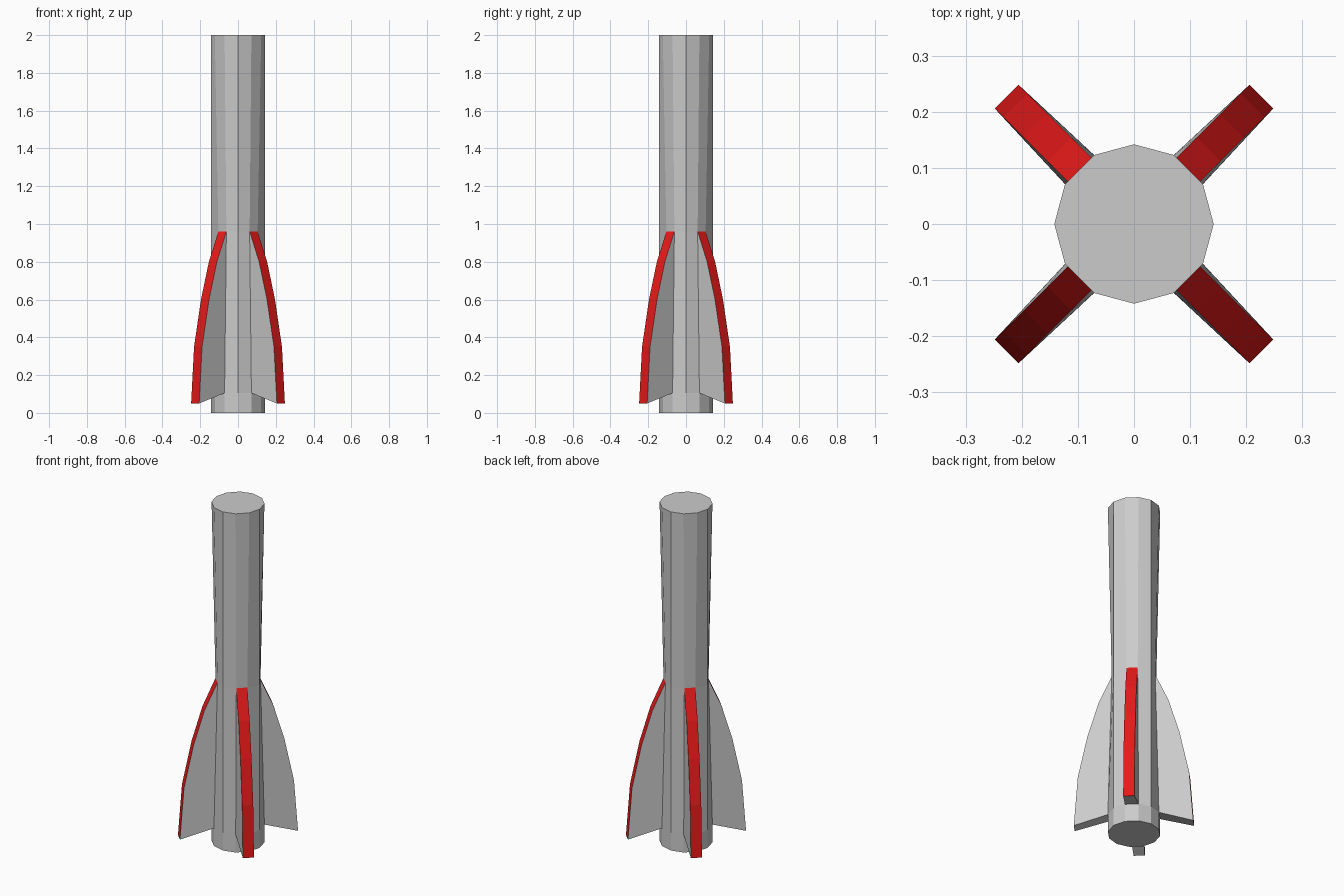
import bpy, bmesh
from math import radians, cos, sin, pi

if "Cube" in bpy.data.objects:
    bpy.data.objects.remove(bpy.data.objects["Cube"])

SIDES, R = 12, 0.142
ROOT_Z, FIN_TOP = 0.105, 0.96
FACET_D, FACET_HW = R * cos(pi / 12), R * sin(pi / 12)   # facet distance / half width
PINCH_D, PINCH_HW = 0.117, 0.030                         # facet where fin meets the tube


def local(angle, out, side, z):
    """Point given by distance outwards and sideways from a fin direction."""
    return (out * cos(angle) - side * sin(angle), out * sin(angle) + side * cos(angle), z)


def finish(bm, name, mats=()):
    bmesh.ops.recalc_face_normals(bm, faces=bm.faces[:])
    mesh = bpy.data.meshes.new(name)
    bm.to_mesh(mesh)
    bm.free()
    for m in mats:
        mesh.materials.append(m)
    obj = bpy.data.objects.new(name, mesh)
    bpy.context.collection.objects.link(obj)
    return obj


grey = bpy.data.materials.new("grey")
grey.diffuse_color = (0.8, 0.8, 0.8, 1)
grey.use_nodes = True
grey.node_tree.nodes["Principled BSDF"].inputs["Base Color"].default_value = grey.diffuse_color
red = bpy.data.materials.new("red")
red.diffuse_color = (0.8, 0.01, 0.01, 1)
red.use_nodes = True
red.node_tree.nodes["Principled BSDF"].inputs["Base Color"].default_value = red.diffuse_color

# Tube: twelve sides, fin facets pinched inwards at the top of the fins
bm = bmesh.new()
rings = []
for z in (0, ROOT_Z, FIN_TOP, 2):
    ring = []
    for i in range(SIDES):
        a = i * 2 * pi / SIDES
        co = (R * cos(a), R * sin(a), z)
        if z == FIN_TOP and i % 3:
            fin_angle = pi / 4 + (i // 3) * pi / 2
            co = local(fin_angle, PINCH_D, PINCH_HW * (-1 if i % 3 == 1 else 1), z)
        ring.append(bm.verts.new(co))
    rings.append(ring)
for level, (lo, hi) in enumerate(zip(rings, rings[1:])):
    for i in range(SIDES):
        if level == 1 and i % 3 == 1:
            continue                                     # opening covered by a fin
        j = (i + 1) % SIDES
        bm.faces.new((lo[i], lo[j], hi[j], hi[i]))
bm.faces.new(rings[0])
bm.faces.new(rings[-1])
finish(bm, "tube")

# Fins: grey flanks and underside, red curved outer edge
# Each station is (distance outwards, half width, height)
profile = [(PINCH_D, PINCH_HW, FIN_TOP), (0.188, 0.03, 0.80), (0.247, 0.03, 0.60),
           (0.299, 0.03, 0.35), (0.321, 0.03, 0.05), (FACET_D, FACET_HW, ROOT_Z)]
for k in range(4):
    angle = radians(45 + 90 * k)
    bm = bmesh.new()
    left, right = [[bm.verts.new(local(angle, d, s * hw, z)) for d, hw, z in profile]
                   for s in (1, -1)]
    bm.faces.new(left)
    bm.faces.new(right)
    for i in range(len(profile) - 1):
        f = bm.faces.new((left[i], left[i + 1], right[i + 1], right[i]))
        f.material_index = 1 if i < 4 else 0
    finish(bm, f"fin_{k + 1}", (grey, red))
